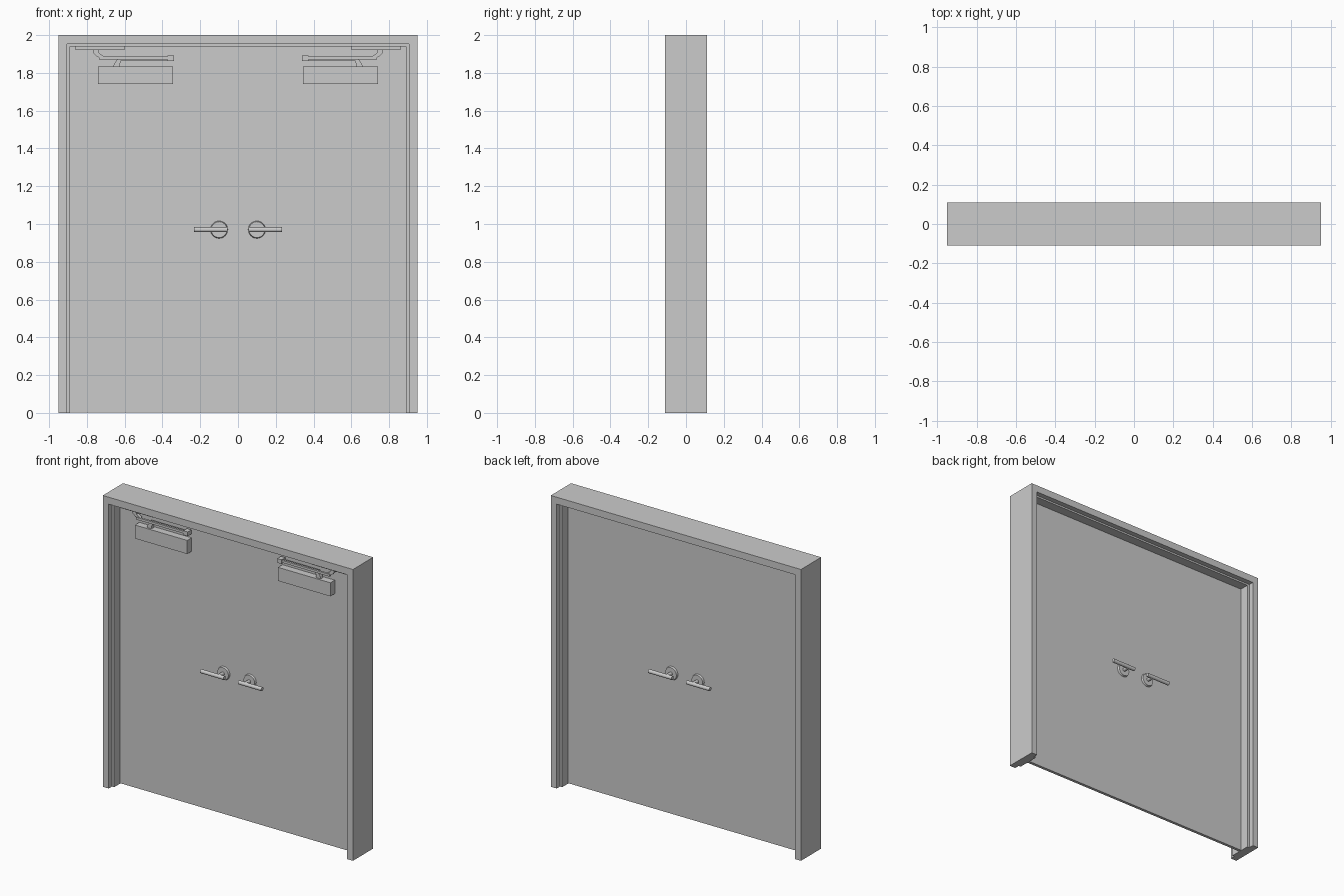
import bpy, bmesh, math
from mathutils import Matrix, Vector

if "Cube" in bpy.data.objects:
    bpy.data.objects.remove(bpy.data.objects["Cube"])


def make(name, bm, smooth=False):
    bmesh.ops.recalc_face_normals(bm, faces=bm.faces)
    me = bpy.data.meshes.new(name)
    bm.to_mesh(me)
    bm.free()
    ob = bpy.data.objects.new(name, me)
    bpy.context.collection.objects.link(ob)
    if smooth:
        bpy.ops.object.select_all(action='DESELECT')
        ob.select_set(True)
        bpy.context.view_layer.objects.active = ob
        bpy.ops.object.shade_smooth_by_angle(angle=math.radians(35))
    return ob


def prism(name, pts, y0, y1):
    """Extrude an x/z outline from y0 to y1."""
    bm = bmesh.new()
    face = bm.faces.new([bm.verts.new((x, y0, z)) for x, z in pts])
    new = bmesh.ops.extrude_face_region(bm, geom=[face])['geom']
    verts = [v for v in new if isinstance(v, bmesh.types.BMVert)]
    bmesh.ops.translate(bm, verts=verts, vec=(0, y1 - y0, 0))
    return make(name, bm)


def box(name, xa, xb, ya, yb, za, zb):
    return prism(name, [(xa, za), (xb, za), (xb, zb), (xa, zb)], ya, yb)


def rod(name, a, b, r1, r2=None, seg=32):
    """Cylinder or cone from point a to point b."""
    a, b = Vector(a), Vector(b)
    rot = (b - a).to_track_quat('Z', 'Y').to_matrix().to_4x4()
    bm = bmesh.new()
    bmesh.ops.create_cone(bm, cap_ends=True, segments=seg, radius1=r1,
                          radius2=r1 if r2 is None else r2, depth=(b - a).length,
                          matrix=Matrix.Translation((a + b) / 2) @ rot)
    return make(name, bm, True)


def surround(name, wo, zo, wi, zi, depth):
    """Upside-down U around the opening."""
    prism(name, [(-wo, 0), (-wo, zo), (wo, zo), (wo, 0),
                 (wi, 0), (wi, zi), (-wi, zi), (-wi, 0)], -depth, depth)


# Frame with a raised stop along its inner faces
surround("door_frame", 0.95, 2.0, 0.905, 1.952, 0.11)
surround("door_stop", 0.905, 1.952, 0.889, 1.94, 0.075)

T = 0.01  # half thickness of the leaves
for s, side in ((-1, "left"), (1, "right")):
    # Door leaf
    box(f"{side}_door_leaf", 0, s * 0.889, -T, T, 0.003, 1.94)

    # Lever handles on both faces
    for f, face in ((-1, "front"), (1, "back")):
        n = f"{side}_{face}_handle"
        x, z = s * 0.1, 0.97
        rod(n + "_rose", (x, f * T, z), (x, f * (T + 0.012), z), 0.046, 0.042)
        rod(n + "_neck", (x, f * T, z), (x, f * 0.07, z), 0.012)
        rod(n + "_lever", (s * 0.055, f * 0.068, z), (s * 0.232, f * 0.068, z), 0.013)

    # Closer body on the front face
    n = f"{side}_closer"
    box(n + "_body", s * 0.345, s * 0.742, -0.058, -T, 1.74, 1.833)
    # Mounting plate below the frame head, with its bent foot
    box(n + "_plate", s * 0.60, s * 0.86, -0.06, -0.02, 1.922, 1.94)
    prism(n + "_foot", [(s * 0.765, 1.922), (s * 0.735, 1.922), (s * 0.735, 1.905),
                        (s * 0.71, 1.888), (s * 0.71, 1.872), (s * 0.745, 1.885),
                        (s * 0.765, 1.905)], -0.05, -0.03)
    # Folded arm, elbow and spindle
    box(n + "_forearm", s * 0.36, s * 0.735, -0.056, -0.042, 1.872, 1.888)
    box(n + "_lever_arm", s * 0.36, s * 0.64, -0.038, -0.024, 1.866, 1.882)
    box(n + "_elbow", s * 0.34, s * 0.373, -0.06, -0.02, 1.864, 1.893)
    prism(n + "_spindle", [(s * 0.66, 1.833), (s * 0.625, 1.833), (s * 0.625, 1.85),
                           (s * 0.615, 1.872), (s * 0.64, 1.872), (s * 0.655, 1.85)],
          -0.045, -0.02)
